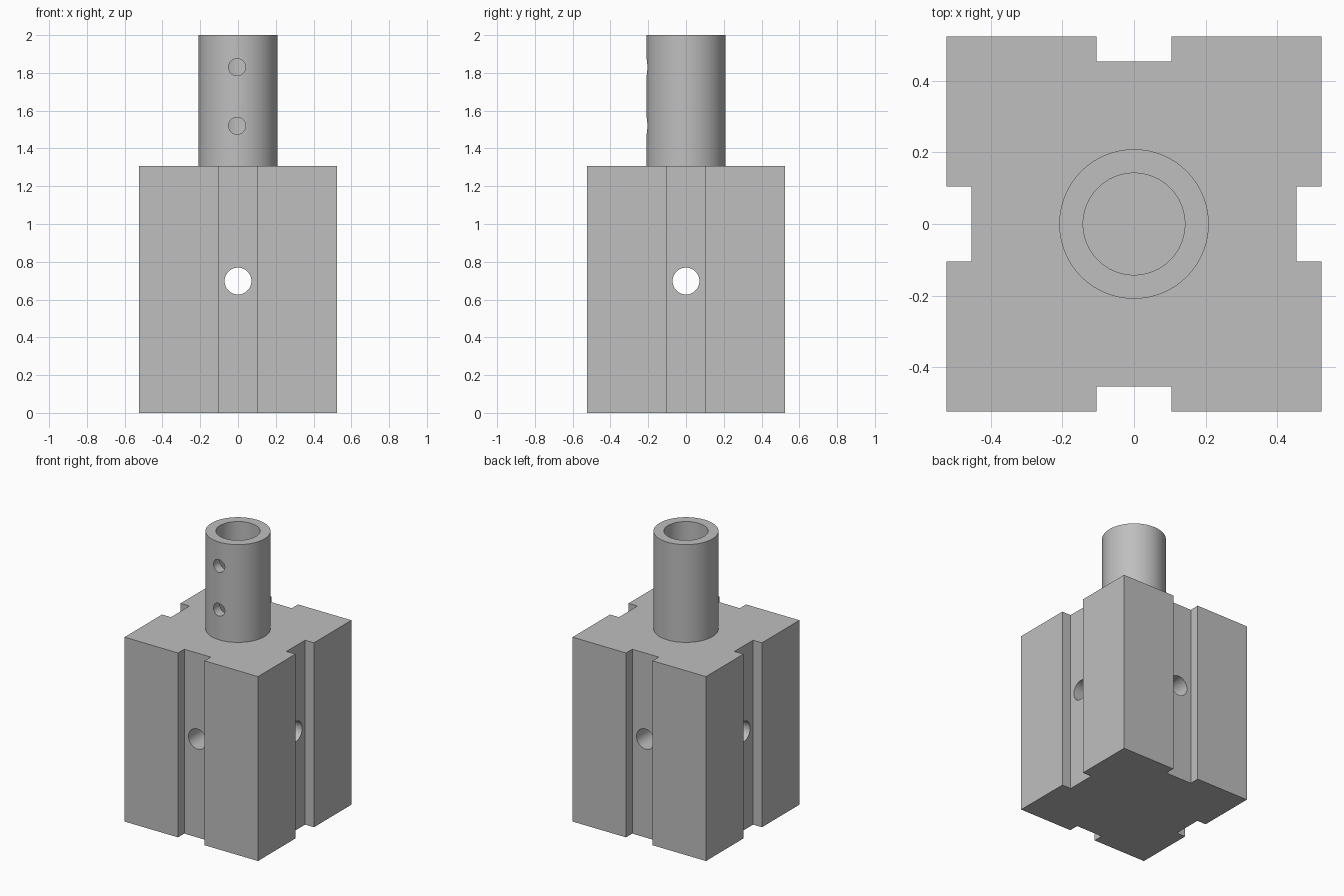
import bpy
import bmesh
from math import pi, radians
from mathutils import Matrix

cube = bpy.data.objects.get("Cube")
if cube:
    bpy.data.objects.remove(cube, do_unlink=True)

HALF = 0.523          # half width of the block
BLOCK_TOP = 1.307
GROOVE = 0.104        # half width of each groove
GROOVE_FLOOR = 0.453
TUBE_R, BORE_R = 0.2085, 0.142
SIDES = 64

grey = bpy.data.materials.new("plain grey")
grey.use_nodes = True
grey.diffuse_color = (0.52, 0.52, 0.52, 1)
grey.node_tree.nodes["Principled BSDF"].inputs["Base Color"].default_value = grey.diffuse_color


def make_object(name, bm):
    bmesh.ops.recalc_face_normals(bm, faces=bm.faces)
    mesh = bpy.data.meshes.new(name)
    bm.to_mesh(mesh)
    bm.free()
    mesh.materials.append(grey)
    obj = bpy.data.objects.new(name, mesh)
    bpy.context.collection.objects.link(obj)
    return obj


def cylinder(name, radius, depth, matrix, sides=SIDES):
    bm = bmesh.new()
    bmesh.ops.create_cone(bm, cap_ends=True, segments=sides, radius1=radius,
                          radius2=radius, depth=depth, matrix=matrix)
    return make_object(name, bm)


def activate(obj):
    bpy.ops.object.select_all(action='DESELECT')
    obj.select_set(True)
    bpy.context.view_layer.objects.active = obj


def cut(obj, cutter):
    activate(obj)
    mod = obj.modifiers.new("cut", 'BOOLEAN')
    mod.operation = 'DIFFERENCE'
    mod.solver = 'EXACT'
    mod.object = cutter
    bpy.ops.object.modifier_apply(modifier=mod.name)
    bpy.data.objects.remove(cutter, do_unlink=True)


def smooth(obj):
    activate(obj)
    bpy.ops.object.shade_smooth_by_angle(angle=radians(30))


# Block: one side of the grooved outline, turned four times and extruded
side = [(-HALF, -HALF), (-GROOVE, -HALF), (-GROOVE, -GROOVE_FLOOR),
        (GROOVE, -GROOVE_FLOOR), (GROOVE, -HALF)]
bm = bmesh.new()
outline = []
for turn in range(4):
    spin = Matrix.Rotation(turn * pi / 2, 4, 'Z')
    for x, y in side:
        vert = bm.verts.new((x, y, 0))
        vert.co = spin @ vert.co
        outline.append(vert)
base = bm.faces.new(outline)
extruded = bmesh.ops.extrude_face_region(bm, geom=[base], use_keep_orig=True)
top = [v for v in extruded["geom"] if isinstance(v, bmesh.types.BMVert)]
bmesh.ops.translate(bm, verts=top, vec=(0, 0, BLOCK_TOP))
block = make_object("grooved_block", bm)

# Crossing holes through the block
for axis in 'XY':
    place = Matrix.Translation((0, 0, 0.698)) @ Matrix.Rotation(pi / 2, 4, axis)
    cut(block, cylinder("cross_hole_cutter", 0.071, 1.5, place))
smooth(block)

# Tube standing on the block
length = 2 - BLOCK_TOP
middle = Matrix.Translation((0, 0, BLOCK_TOP + length / 2))
tube = cylinder("tube", TUBE_R, length, middle)
cut(tube, cylinder("bore_cutter", BORE_R, length + 0.2, middle))

# Two pin holes through the front wall of the tube
for z in (1.52, 1.83):
    place = Matrix.Translation((-0.005, -0.2, z)) @ Matrix.Rotation(pi / 2, 4, 'X')
    cut(tube, cylinder("pin_hole_cutter", 0.045, 0.25, place, 32))
smooth(tube)
